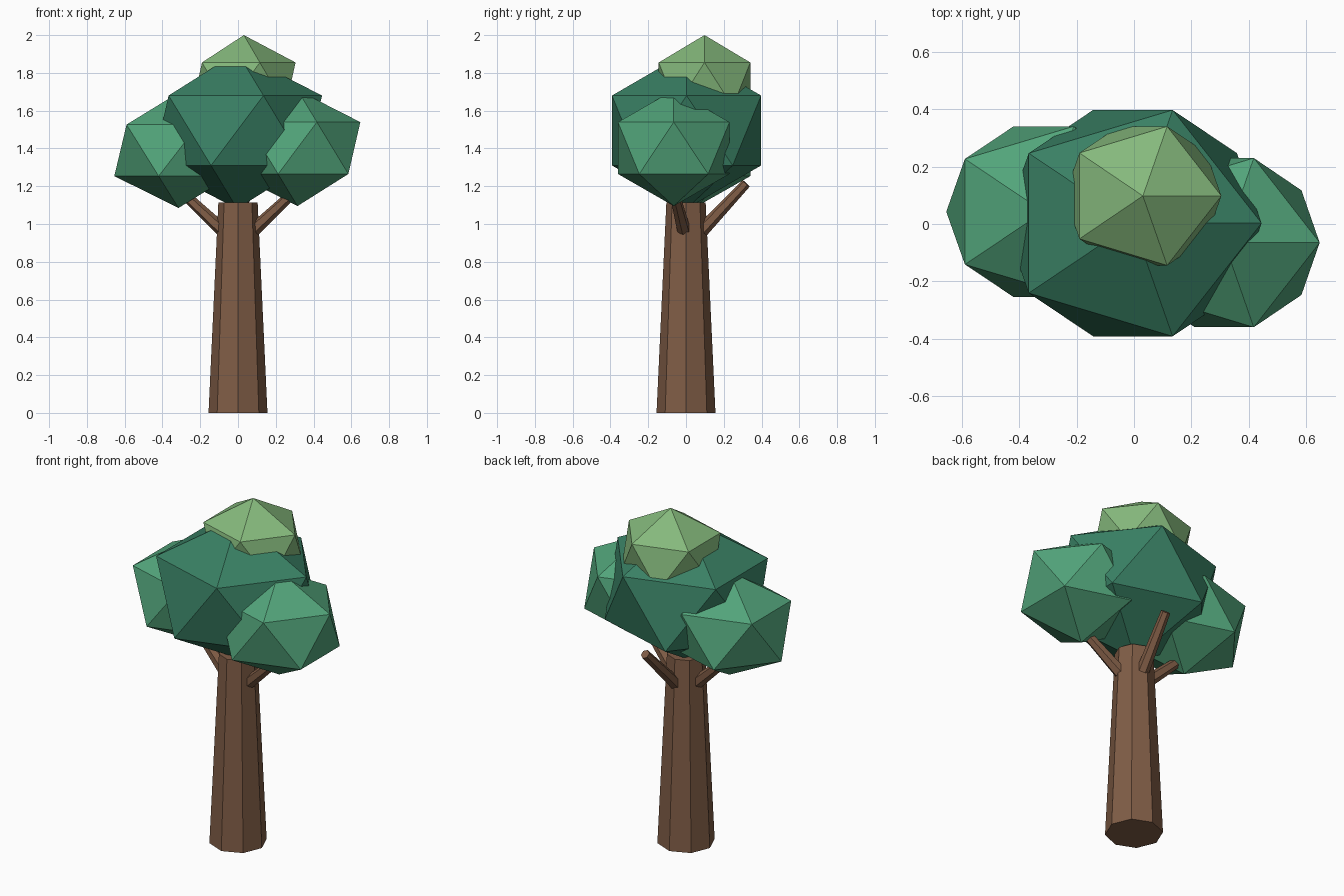
import bpy
from mathutils import Vector

cube = bpy.data.objects.get("Cube")
if cube:
    bpy.data.objects.remove(cube, do_unlink=True)


def material(name, colour):
    mat = bpy.data.materials.new(name)
    mat.use_nodes = True
    rgba = (*colour, 1.0)
    mat.diffuse_color = rgba
    mat.node_tree.nodes["Principled BSDF"].inputs["Base Color"].default_value = rgba
    return mat


bark = material("bark_brown", (0.216, 0.109, 0.061))
dark_green = material("dark_green", (0.041, 0.216, 0.127))
mid_green = material("mid_green", (0.084, 0.371, 0.195))
light_green = material("light_green", (0.235, 0.485, 0.202))


def finish(name, mat):
    obj = bpy.context.object
    obj.name = name
    obj.data.name = name
    obj.data.materials.append(mat)
    return obj


def limb(name, start, end, r_start, r_end, sides):
    """Tapered low-poly bar between two points."""
    a, b = Vector(start), Vector(end)
    axis = b - a
    bpy.ops.mesh.primitive_cone_add(
        vertices=sides, radius1=r_start, radius2=r_end, depth=axis.length,
        location=(a + b) / 2, rotation=axis.to_track_quat("Z", "Y").to_euler())
    return finish(name, bark)


def foliage(name, centre, radii, mat):
    """Squashed icosahedron of leaves."""
    bpy.ops.mesh.primitive_ico_sphere_add(subdivisions=1, radius=1, location=centre)
    bpy.context.object.scale = radii
    bpy.ops.object.transform_apply(location=False, rotation=False, scale=True)
    return finish(name, mat)


# Trunk: upright tapered octagon
bpy.ops.mesh.primitive_cone_add(vertices=8, radius1=0.156, radius2=0.104,
                                depth=1.115, location=(0, 0, 0.5575))
finish("trunk", bark)

# Branches
limb("left_branch", (0.085, -0.012, 0.97), (0.31, -0.065, 1.18), 0.036, 0.026, 6)
limb("right_branch", (-0.085, 0.01, 0.97), (-0.31, 0.043, 1.18), 0.036, 0.026, 6)
limb("back_branch", (0.01, 0.085, 0.965), (0.045, 0.318, 1.215), 0.036, 0.026, 6)

# Foliage clumps
foliage("main_foliage", (-0.004, 0.003, 1.495), (0.502, 0.464, 0.414), dark_green)
foliage("left_foliage", (0.315, -0.065, 1.402), (0.372, 0.347, 0.307), mid_green)
foliage("right_foliage", (-0.315, 0.043, 1.39), (0.38, 0.35, 0.305), mid_green)
foliage("top_foliage", (0.031, 0.098, 1.738), (0.306, 0.285, 0.262), light_green)
